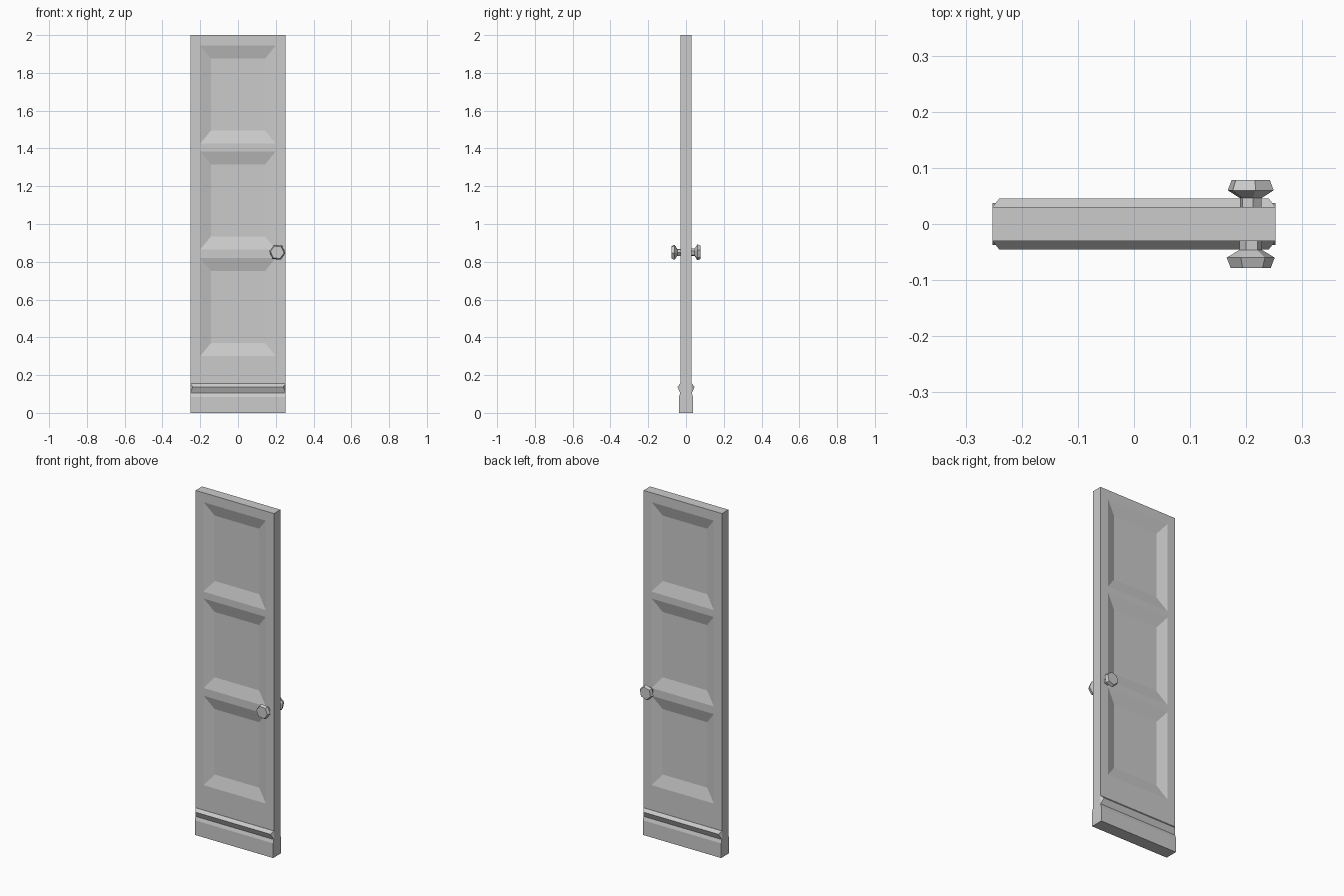
import bpy, bmesh, math

if "Cube" in bpy.data.objects:
    bpy.data.objects.remove(bpy.data.objects["Cube"])

HX, HY = 0.252, 0.03          # door half width and half thickness
PX, IX, IZ = 0.20, 0.057, 0.07  # panel half width, slope width, slope height
DEPTH = 0.02
PANELS = [(0.30, 0.82), (0.865, 1.385), (1.425, 1.945)]


def finish(name, bm):
    bmesh.ops.remove_doubles(bm, verts=bm.verts, dist=0.0002)
    bmesh.ops.recalc_face_normals(bm, faces=bm.faces)
    mesh = bpy.data.meshes.new(name)
    bm.to_mesh(mesh)
    bm.free()
    obj = bpy.data.objects.new(name, mesh)
    bpy.context.collection.objects.link(obj)
    return obj


def face(bm, pts):
    bm.faces.new([bm.verts.new(p) for p in pts])


def rect(x0, x1, z0, z1, y):
    return [(x0, y, z0), (x1, y, z0), (x1, y, z1), (x0, y, z1)]


def bridge(bm, a, b):
    n = len(a)
    for i in range(n):
        j = (i + 1) % n
        face(bm, (a[i], a[j], b[j], b[i]))


# Door slab with three sunken, sloped panels on each side
bm = bmesh.new()
xs = [-HX, -PX, PX, HX]
zs = [0] + [z for p in PANELS for z in p] + [2]
for s in (-1, 1):
    for i in range(3):
        for k in range(len(zs) - 1):
            outer = rect(xs[i], xs[i + 1], zs[k], zs[k + 1], s * HY)
            if i == 1 and k % 2:
                inner = rect(-PX + IX, PX - IX, zs[k] + IZ, zs[k + 1] - IZ,
                             s * (HY - DEPTH))
                bridge(bm, outer, inner)
                face(bm, inner)
            else:
                face(bm, outer)
for k in range(len(zs) - 1):
    for x in (-HX, HX):
        face(bm, [(x, -HY, zs[k]), (x, HY, zs[k]),
                  (x, HY, zs[k + 1]), (x, -HY, zs[k + 1])])
for z in (0, 2):
    for i in range(3):
        face(bm, [(xs[i], -HY, z), (xs[i + 1], -HY, z),
                  (xs[i + 1], HY, z), (xs[i], HY, z)])
finish("door_slab", bm)

# Kick board and moulding: stacked (half width, half depth, height) sections
bm = bmesh.new()
levels = [(0.252, 0.037, 0), (0.252, 0.037, 0.085), (0.252, 0.0305, 0.105),
          (0.24, 0.0455, 0.138), (0.252, 0.0305, 0.155)]
for s, name in ((-1, "front"), (1, "back")):
    bm = bmesh.new()
    rings = []
    for hx, hy, z in levels:
        rings.append([(-HX, s * 0.029, z), (-hx, s * hy, z),
                      (hx, s * hy, z), (HX, s * 0.029, z)])
    for a, b in zip(rings, rings[1:]):
        bridge(bm, a, b)
    face(bm, rings[0])
    face(bm, rings[-1])
    finish(name + "_kick_moulding", bm)

# Six-sided knobs on both sides
profile = [(0.02, 0.025), (0.02, 0.046), (0.043, 0.060), (0.036, 0.078)]
for s, turn, name in ((-1, -6, "front_knob"), (1, 18, "back_knob")):
    bm = bmesh.new()
    rings = []
    for r, y in profile:
        angles = [math.radians(60 * i + turn) for i in range(6)]
        rings.append([(0.208 + r * math.cos(a), s * y, 0.85 + r * math.sin(a))
                      for a in angles])
    for a, b in zip(rings, rings[1:]):
        bridge(bm, a, b)
    face(bm, rings[0])
    face(bm, rings[-1])
    finish(name, bm)
